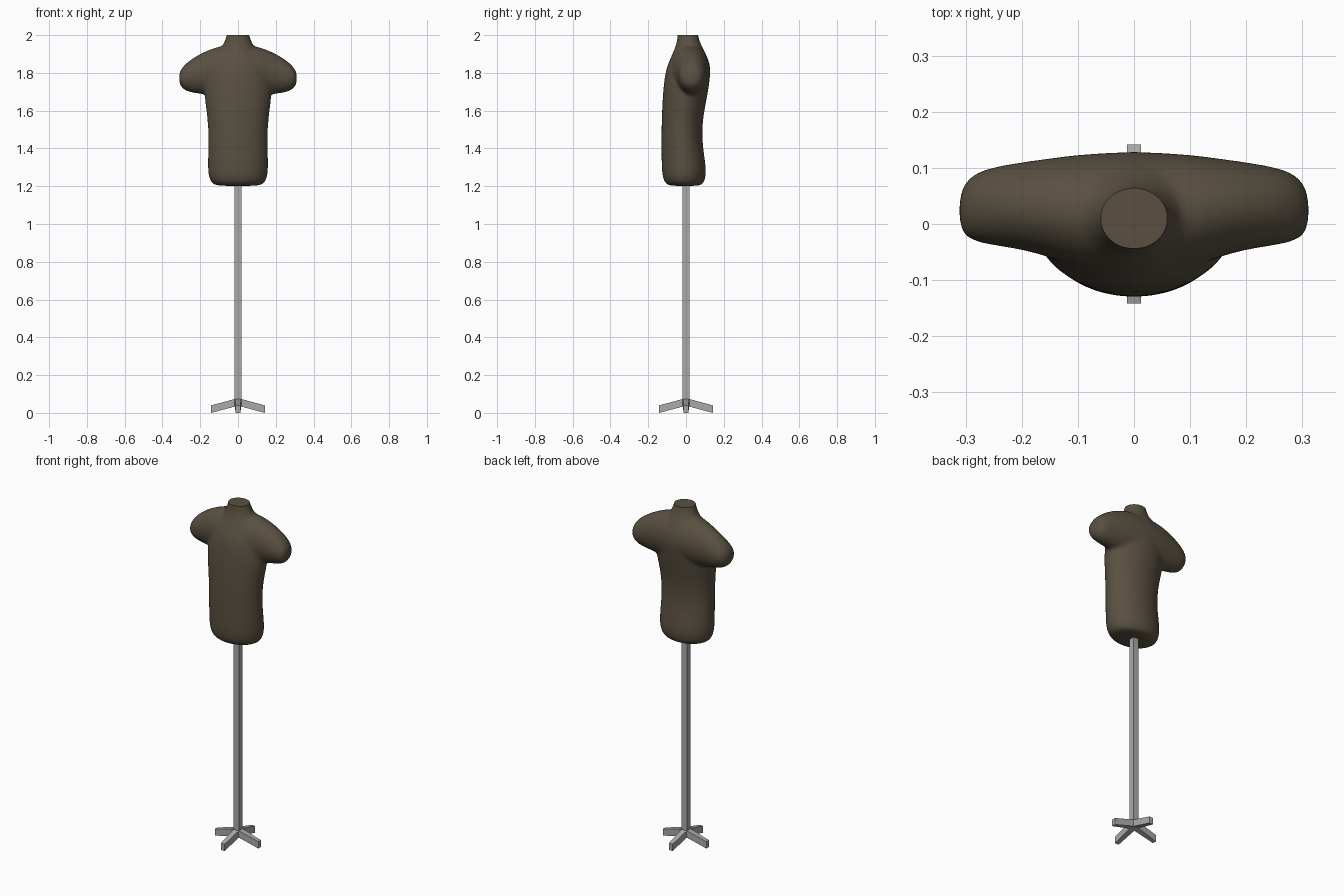
import bpy, bmesh, math
from mathutils import Vector

cube = bpy.data.objects.get("Cube")
if cube:
    bpy.data.objects.remove(cube, do_unlink=True)


def material(name, rgb):
    m = bpy.data.materials.new(name)
    m.use_nodes = True
    m.diffuse_color = (*rgb, 1)
    m.node_tree.nodes["Principled BSDF"].inputs["Base Color"].default_value = (*rgb, 1)
    return m


fabric = material("brown fabric", (0.1, 0.08, 0.053))
metal = material("grey metal", (0.4, 0.4, 0.4))


def add_object(name, bm, mat):
    bmesh.ops.recalc_face_normals(bm, faces=bm.faces)
    mesh = bpy.data.meshes.new(name)
    bm.to_mesh(mesh)
    bm.free()
    mesh.materials.append(mat)
    obj = bpy.data.objects.new(name, mesh)
    bpy.context.collection.objects.link(obj)
    return obj


def loft(bm, rings):
    """Skin a list of equally sized point rings and cap both ends."""
    loops = [[bm.verts.new(p) for p in ring] for ring in rings]
    n = len(loops[0])
    for a, b in zip(loops, loops[1:]):
        for i in range(n):
            j = (i + 1) % n
            bm.faces.new((a[i], a[j], b[j], b[i]))
    bm.faces.new(loops[0])
    bm.faces.new(loops[-1])


def ellipse(n=24):
    return [(math.cos(math.tau * i / n), math.sin(math.tau * i / n)) for i in range(n)]


# Trunk sections: height, half width, front y, back y
trunk = [
    (1.20, 0.115, -0.09, 0.075), (1.215, 0.142, -0.112, 0.095),
    (1.25, 0.158, -0.126, 0.106), (1.30, 0.162, -0.13, 0.108),
    (1.40, 0.159, -0.131, 0.091), (1.50, 0.158, -0.131, 0.085),
    (1.60, 0.168, -0.128, 0.097), (1.70, 0.184, -0.123, 0.119),
    (1.80, 0.175, -0.112, 0.132), (1.85, 0.15, -0.096, 0.128),
    (1.90, 0.115, -0.073, 0.107), (1.95, 0.078, -0.051, 0.079),
    (2.00, 0.057, -0.044, 0.062), (2.06, 0.056, -0.044, 0.06),
]
# Shoulder sections: x, bottom z, top z, front y, back y
shoulder = [
    (0.312, 1.75, 1.795, 0.0, 0.045), (0.305, 1.73, 1.815, -0.02, 0.072),
    (0.285, 1.708, 1.843, -0.033, 0.092), (0.25, 1.695, 1.872, -0.039, 0.103),
    (0.20, 1.688, 1.903, -0.046, 0.111), (0.15, 1.68, 1.925, -0.06, 0.118),
    (0.10, 1.67, 1.943, -0.08, 0.125), (0.0, 1.66, 1.955, -0.095, 0.132),
]
both_sides = [(-s[0], *s[1:]) for s in shoulder] + shoulder[-2::-1]

bm = bmesh.new()
loft(bm, [[(w * c, (f + b) / 2 + (b - f) / 2 * s, z) for c, s in ellipse()]
          for z, w, f, b in trunk])
loft(bm, [[(x, (f + b) / 2 + (b - f) / 2 * c, (lo + hi) / 2 + (hi - lo) / 2 * s)
           for c, s in ellipse()] for x, lo, hi, f, b in both_sides])
torso = add_object("torso", bm, fabric)

# Blend trunk and shoulders into one smooth skin
subdivide = torso.modifiers.new("round", "SUBSURF")
subdivide.levels = 1
merge = torso.modifiers.new("merge", "REMESH")
merge.mode = "VOXEL"
merge.voxel_size = 0.008
relax = torso.modifiers.new("relax", "SMOOTH")
relax.factor = 0.5
relax.iterations = 14

# Cut the neck off flat
bm = bmesh.new()
bm.from_object(torso, bpy.context.evaluated_depsgraph_get())
torso.modifiers.clear()
cut = bmesh.ops.bisect_plane(bm, geom=bm.verts[:] + bm.edges[:] + bm.faces[:],
                             plane_co=(0, 0, 2), plane_no=(0, 0, 1), clear_outer=True)
rim = [e for e in cut["geom_cut"] if isinstance(e, bmesh.types.BMEdge)]
bmesh.ops.contextual_create(bm, geom=rim)
bmesh.ops.recalc_face_normals(bm, faces=bm.faces)
for face in bm.faces:
    face.smooth = True
    face.material_index = 0
bm.to_mesh(torso.data)
bm.free()
torso.data.set_sharp_from_angle(angle=math.radians(40))

# Square pole
corners = [(-1, -1), (1, -1), (1, 1), (-1, 1)]
bm = bmesh.new()
loft(bm, [[(0.018 * a, 0.018 * b, z) for a, b in corners] for z in (0.04, 1.23)])
add_object("pole", bm, metal)

# Four sloping feet: distance, half width, bottom z, top z
foot = [(0.0, 0.018, 0.038, 0.078), (0.142, 0.012, 0.0, 0.04)]
for i, side in enumerate(("left", "back", "right", "front")):
    turn = math.tau * i / 4
    out = Vector((math.cos(turn), math.sin(turn), 0))
    across = Vector((-out.y, out.x, 0))
    bm = bmesh.new()
    loft(bm, [[out * d + across * w * a + Vector((0, 0, hi if b > 0 else lo))
               for a, b in corners] for d, w, lo, hi in foot])
    add_object(side + "_foot", bm, metal)
